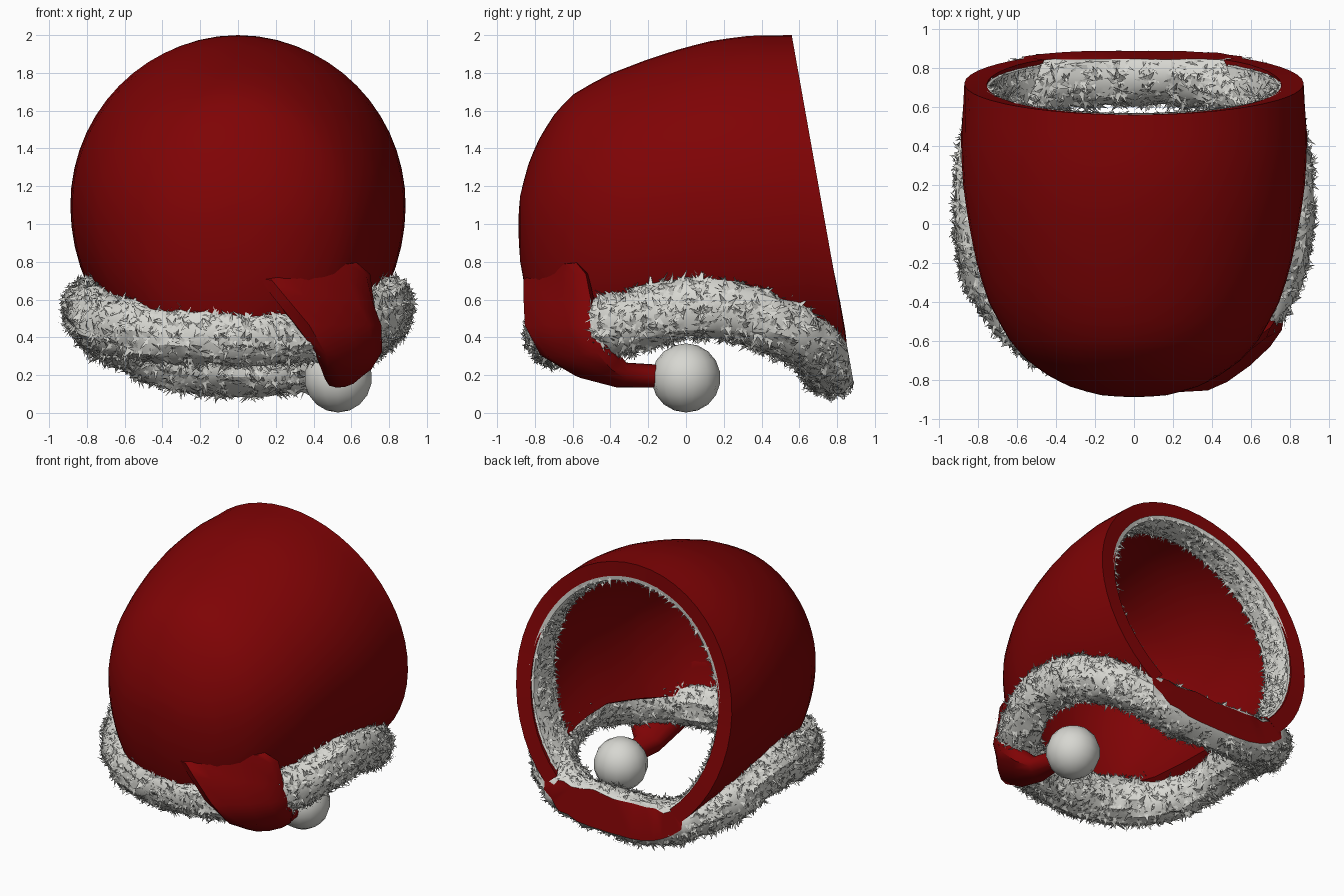
import bpy, bmesh, math, random
from mathutils import Vector

random.seed(4)
if "Cube" in bpy.data.objects:
    bpy.data.objects.remove(bpy.data.objects["Cube"])


def material(name, colour):
    m = bpy.data.materials.new(name)
    m.use_nodes = True
    m.diffuse_color = (*colour, 1)
    m.node_tree.nodes["Principled BSDF"].inputs["Base Color"].default_value = (*colour, 1)
    return m


RED = material("red felt", (0.212, 0.001, 0.0015))
WHITE = material("white fur", (0.68, 0.68, 0.64))

SLOPE = 0.178                                  # lean of the flat back plane
PLANE_CO = Vector((0, 0.56, 2.0))
PLANE_NO = Vector((0, 1, SLOPE)).normalized()
UNDER_TAIL = Vector((0.57, -0.62, 0.44))       # fur stays flat here


def lerp_table(x, table):
    """Linear interpolation through (x, value...) rows."""
    for a, b in zip(table, table[1:]):
        if x <= b[0]:
            f = max(0, (x - a[0]) / (b[0] - a[0]))
            return [p + (q - p) * f for p, q in zip(a[1:], b[1:])]
    return list(table[-1][1:])


def finish(name, bm, mats, smooth=50, thickness=0):
    bmesh.ops.recalc_face_normals(bm, faces=bm.faces)
    mesh = bpy.data.meshes.new(name)
    bm.to_mesh(mesh)
    bm.free()
    obj = bpy.data.objects.new(name, mesh)
    bpy.context.collection.objects.link(obj)
    for m in mats:
        mesh.materials.append(m)
    bpy.ops.object.select_all(action='DESELECT')
    obj.select_set(True)
    bpy.context.view_layer.objects.active = obj
    if thickness:
        solid = obj.modifiers.new("thickness", 'SOLIDIFY')
        solid.thickness = thickness
        solid.offset = -1
        bpy.ops.object.modifier_apply(modifier=solid.name)
    bpy.ops.object.shade_smooth_by_angle(angle=math.radians(smooth))


def loft(bm, rings, closed_u=False, closed_v=False):
    """Skin a list of point rings with quads."""
    grid = [[bm.verts.new(p) for p in ring] for ring in rings]
    nu, nv = len(grid), len(grid[0])
    for i in range(nu if closed_u else nu - 1):
        for j in range(nv if closed_v else nv - 1):
            a, b = grid[i], grid[(i + 1) % nu]
            k = (j + 1) % nv
            bm.faces.new((a[j], b[j], b[k], a[k]))
    return grid


def add_tufts(bm, count, length):
    """Scatter thin triangular hair tufts over the fur faces."""
    bm.normal_update()
    faces = [f for f in bm.faces if f.material_index == 0]
    weights = [f.calc_area() for f in faces]
    for f in random.choices(faces, weights, k=count):
        w = [random.random() + 0.05 for _ in f.verts]
        base = sum((v.co * k for v, k in zip(f.verts, w)), Vector()) / sum(w)
        along = Vector([random.uniform(-1, 1) for _ in range(3)])
        along = (along - f.normal * along.dot(f.normal)).normalized()
        side = along.cross(f.normal) * random.uniform(0.008, 0.018)
        reach = length * random.uniform(0.6, 1.3)
        tip = base + (along + f.normal * random.uniform(0.1, 0.55)) * reach
        if (tip - PLANE_CO).dot(PLANE_NO) > 0 or (base - UNDER_TAIL).length < 0.2:
            continue
        root = base - f.normal * 0.004
        bm.faces.new([bm.verts.new(p) for p in (root - side, root + side, tip)])


# Hood shell: sections from nose to back, (y, half width, top, bottom)
SECTIONS = [(-0.89, 0.0, 1.0, 1.0), (-0.88, 0.17, 1.15, 0.80),
            (-0.835, 0.33, 1.32, 0.57), (-0.78, 0.44, 1.45, 0.40),
            (-0.70, 0.55, 1.58, 0.26), (-0.60, 0.64, 1.69, 0.18),
            (-0.40, 0.75, 1.80, 0.14), (-0.20, 0.81, 1.87, 0.13),
            (0.0, 0.85, 1.925, 0.13), (0.2, 0.88, 1.97, 0.13),
            (0.45, 0.892, 2.0, 0.13), (0.72, 0.87, 2.0, 0.15)]
BAND_Z = [(-0.75, 0.45), (-0.4, 0.49), (0.0, 0.57), (0.3, 0.54),
          (0.55, 0.46), (0.72, 0.36)]


def hood_ring(y, inset=0.0, count=41):
    w, top, low = lerp_table(y, SECTIONS)
    mid = 1.0 + 0.1 * min(1, max(0, (y + 0.8) / 0.8))
    cut = lerp_table(y, BAND_Z)[0]
    start = -math.asin(min(1, max(0, (mid - cut) / max(mid - low, 0.001))))
    lean = SLOPE * min(1, max(0, (y + 0.3) / 1.02))
    ring = []
    for i in range(count):
        a = start + (math.pi - 2 * start) * i / (count - 1)
        up = (top if math.sin(a) > 0 else 2 * mid - low) - mid
        z = mid + math.sin(a) * (up - inset)
        ring.append((math.cos(a) * (w - inset), y + lean * (1.1 - z), z))
    return ring


bm = bmesh.new()
rows = [SECTIONS[0][0]]
for a, b in zip(SECTIONS, SECTIONS[1:]):
    rows += [(a[0] + b[0]) / 2, b[0]]
loft(bm, [hood_ring(y) for y in rows])
bmesh.ops.remove_doubles(bm, verts=bm.verts, dist=0.002)
for _ in range(2):
    inner = [v for v in bm.verts if not v.is_boundary]
    bmesh.ops.smooth_vert(bm, verts=inner, factor=0.3,
                          use_axis_x=True, use_axis_y=True, use_axis_z=True)
finish("hood_shell", bm, [RED], 40, thickness=0.115)

# Fur lining inside the back opening
bm = bmesh.new()
profile = [(0.71, 0.1), (0.70, 0.13), (0.63, 0.15), (0.54, 0.155), (0.47, 0.15), (0.43, 0.1)]
loft(bm, [hood_ring(y, inset, 57) for y, inset in profile])
bmesh.ops.recalc_face_normals(bm, faces=bm.faces)
if sum(f.normal.dot(f.calc_center_median() - Vector((0, 0.6, 1.1))) for f in bm.faces) > 0:
    bmesh.ops.reverse_faces(bm, faces=bm.faces)
add_tufts(bm, 2200, 0.055)
finish("opening_fur_lining", bm, [WHITE], 30)

# Fur band around the lower edge: round in front, squarer and sliced flat at the back
HEIGHT = [(-1, 0.415), (-0.5, 0.47), (0, 0.56), (0.15, 0.545), (0.4, 0.48),
          (0.6, 0.43), (0.8, 0.37), (1, 0.255)]
bm = bmesh.new()
rings = []
for i in range(80):
    t = math.tau * i / 80
    c, s = math.cos(t), math.sin(t)
    out = Vector((c, s, 0))
    back = max(0, s)
    power = 0.62 if s > 0 else 0.9
    centre = Vector((0.78 * math.copysign(abs(c) ** power, c),
                     0.77 * s ** power if s > 0 else 0.71 * s,
                     lerp_table(s, HEIGHT)[0]))
    rings.append([centre + (out * math.cos(a) * (0.14 + 0.02 * back)
                            + Vector((0, 0, math.sin(a) * 0.162)))
                  * random.uniform(0.9, 1.09)
                  for a in (math.tau * j / 16 for j in range(16))])
loft(bm, rings, True, True)
bmesh.ops.recalc_face_normals(bm, faces=bm.faces)
cut = bmesh.ops.bisect_plane(bm, geom=bm.verts[:] + bm.edges[:] + bm.faces[:],
                             plane_co=PLANE_CO, plane_no=PLANE_NO, clear_outer=True)
rim = [e for e in cut["geom_cut"] if isinstance(e, bmesh.types.BMEdge)]
for f in bmesh.ops.triangle_fill(bm, edges=rim, use_beauty=True)["geom"]:
    if isinstance(f, bmesh.types.BMFace):
        f.material_index = 1
add_tufts(bm, 8000, 0.055)
finish("fur_band", bm, [WHITE, RED], 30)

# Folded tail: (centre, half-width vector, half thickness)
TAIL = [((0.51, -0.65, 0.795), (0.12, 0.07, 0.0), 0.03),
        ((0.41, -0.69, 0.72), (0.29, 0.16, 0.015), 0.06),
        ((0.45, -0.67, 0.60), (0.27, 0.17, -0.02), 0.085),
        ((0.53, -0.65, 0.46), (0.22, 0.18, 0.0), 0.1),
        ((0.575, -0.585, 0.34), (0.17, 0.17, 0.01), 0.1),
        ((0.57, -0.47, 0.255), (0.13, 0.11, 0.02), 0.085),
        ((0.55, -0.34, 0.20), (0.09, 0.03, 0.02), 0.065),
        ((0.54, -0.14, 0.195), (0.06, 0.0, 0.0), 0.06)]
bm = bmesh.new()
rings = []
for i, (co, wide, thick) in enumerate(TAIL):
    before, after = TAIL[max(0, i - 1)][0], TAIL[min(len(TAIL) - 1, i + 1)][0]
    across = Vector(wide)
    deep = across.cross(Vector(after) - Vector(before)).normalized() * thick
    ring = []
    for j in range(12):
        s = math.sin(math.tau * j / 12)
        ring.append(Vector(co) + across * math.cos(math.tau * j / 12)
                    + deep * math.copysign(abs(s) ** 0.7, s))
    rings.append(ring)
grid = loft(bm, rings, closed_v=True)
bm.faces.new(grid[0])
bm.faces.new(grid[-1])
finish("tail", bm, [RED], 45)

# Bobble at the tail's tip
bm = bmesh.new()
bmesh.ops.create_uvsphere(bm, u_segments=14, v_segments=9, radius=0.183)
bmesh.ops.translate(bm, verts=bm.verts, vec=(0.53, 0.0, 0.185))
finish("bobble", bm, [WHITE], 60)
